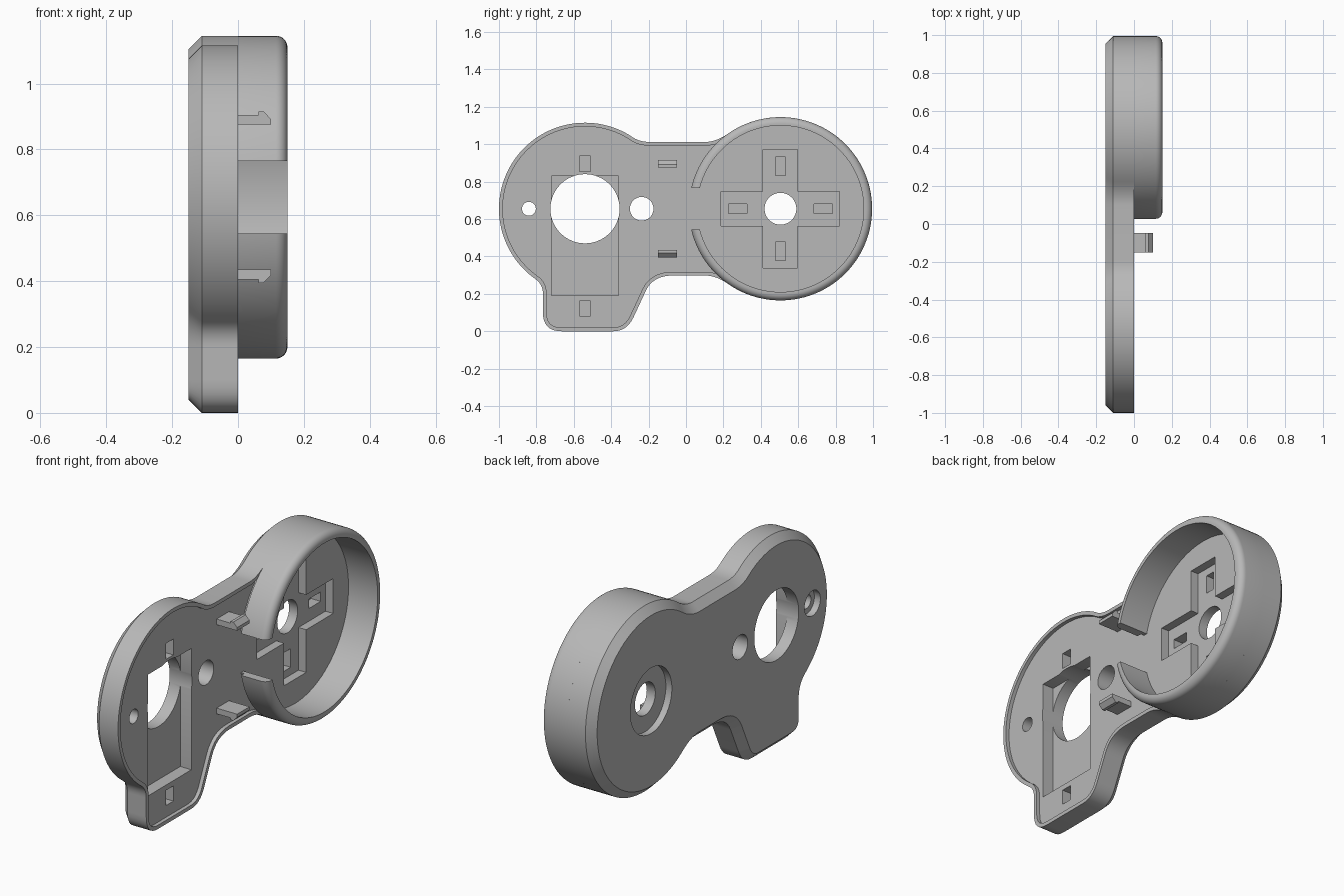
import bpy, bmesh, math
from mathutils import Vector

if "Cube" in bpy.data.objects:
    bpy.data.objects.remove(bpy.data.objects["Cube"], do_unlink=True)

grey = bpy.data.materials.new("light_grey_plastic")
grey.use_nodes = True
colour = (0.48, 0.48, 0.48, 1)
grey.diffuse_color = colour
grey.node_tree.nodes["Principled BSDF"].inputs["Base Color"].default_value = colour

MID = 0.655               # height of both circle centres
LEFT, RIGHT = -0.54, 0.505  # circle centres along y


def loft(name, loops, closed=False):
    """Skin a stack of equal loops; cap the ends or join them into a ring."""
    bm = bmesh.new()
    rows = [[bm.verts.new(p) for p in loop] for loop in loops]
    n = len(rows[0])
    pairs = list(zip(rows, rows[1:]))
    if closed:
        pairs.append((rows[-1], rows[0]))
    else:
        bm.faces.new(rows[0])
        bm.faces.new(rows[-1])
    for a, b in pairs:
        for i in range(n):
            j = (i + 1) % n
            bm.faces.new((a[i], a[j], b[j], b[i]))
    bmesh.ops.recalc_face_normals(bm, faces=bm.faces)
    mesh = bpy.data.meshes.new(name)
    bm.to_mesh(mesh)
    bm.free()
    obj = bpy.data.objects.new(name, mesh)
    bpy.context.collection.objects.link(obj)
    mesh.materials.append(grey)
    return obj


def arc(y, z, r, start, end, steps):
    angles = [math.radians(start + (end - start) * i / steps) for i in range(steps + 1)]
    return [(y + r * math.cos(a), z + r * math.sin(a)) for a in angles]


def bend(p, corner, q, steps=8):
    """Rounded corner between two points."""
    p, corner, q = Vector(p), Vector(corner), Vector(q)
    ts = [i / steps for i in range(steps + 1)]
    return [tuple(p * (1 - t) ** 2 + corner * 2 * t * (1 - t) + q * t * t) for t in ts]


def at(loop, x):
    return [(x, y, z) for y, z in loop]


def inset(loop, d):
    """Move a counter-clockwise loop inwards."""
    out = []
    for i, p in enumerate(loop):
        p, a, b = Vector(p), Vector(loop[i - 1]), Vector(loop[(i + 1) % len(loop)])
        e, f = (p - a).normalized(), (b - p).normalized()
        m = Vector((-e.y - f.y, e.x + f.x)).normalized()
        out.append(tuple(p + m * d / max(0.5, m.dot(Vector((-e.y, e.x))))))
    return out


def cylinder(y, z, r, x0, x1):
    loop = arc(y, z, r, 0, 360, 64)[:-1]
    return loft("cutter", [at(loop, x0), at(loop, x1)])


def box(y0, y1, z0, z1, x0, x1):
    loop = [(y0, z0), (y1, z0), (y1, z1), (y0, z1)]
    return loft("cutter", [at(loop, x0), at(loop, x1)])


def cut(target, cutter):
    mod = target.modifiers.new("cut", 'BOOLEAN')
    mod.operation = 'DIFFERENCE'
    mod.solver = 'EXACT'
    mod.object = cutter
    bpy.context.view_layer.objects.active = target
    bpy.ops.object.modifier_apply(modifier=mod.name)
    bpy.data.objects.remove(cutter, do_unlink=True)


# Outline of the plate: two circles, a waist and a lower tab
top, low = MID + 0.357, MID - 0.357
parts = [
    arc(RIGHT, MID, 0.49, -125, 125, 80),
    bend((0.224, 1.056), (0.161, top), (0.1, top)),
    bend((-0.19, top), (-0.247, top), (-0.283, 1.036)),
    arc(LEFT, MID, 0.46, 56, 235, 64),
    bend((-0.804, 0.278), (-0.765, 0.251), (-0.765, 0.2)),
    bend((-0.765, 0.1), (-0.765, 0), (-0.665, 0)),
    bend((-0.39, 0), (-0.315, 0), (-0.28, 0.076)),
    bend((-0.215, 0.216), (-0.177, low), (-0.07, low)),
    bend((0.1, low), (0.161, low), (0.224, 0.254)),
]
outline = []
for p in [p for part in parts for p in part]:
    if not outline or (Vector(p) - Vector(outline[-1])).length > 0.004:
        outline.append(p)
if (Vector(outline[0]) - Vector(outline[-1])).length < 0.004:
    outline.pop()

# Plate with chamfered back edge and a thin raised lip
FLOOR = -0.02
plate = loft("base_plate", [
    at(inset(outline, 0.04), -0.15), at(outline, -0.11), at(outline, 0),
    at(inset(outline, 0.02), 0), at(inset(outline, 0.02), FLOOR)])

# Rectangular pocket and through holes
cut(plate, box(LEFT - 0.18, LEFT + 0.18, 0.19, 0.83, -0.085, 0.1))
for y, r in ((LEFT, 0.185), (-0.84, 0.037), (-0.237, 0.063), (RIGHT, 0.085)):
    cut(plate, cylinder(y, MID, r, -0.3, 0.2))
# Counterbores on the back
for y, r in ((RIGHT, 0.173), (-0.84, 0.066)):
    cut(plate, cylinder(y, MID, r, -0.3, -0.115))

# Cross-shaped pocket
a, b = 0.092, 0.317
cross = [(b, -a), (b, a), (a, a), (a, b), (-a, b), (-a, a),
         (-b, a), (-b, -a), (-a, -a), (-a, -b), (a, -b), (a, -a)]
cross = [(RIGHT + y, MID + z) for y, z in cross]
cut(plate, loft("cutter", [at(cross, -0.065), at(cross, 0.1)]))

# Small blind slots
slots = [(LEFT, 0.895, 0.03, 0.042), (LEFT, 0.122, 0.03, 0.04)]
for s in (-1, 1):
    slots.append((RIGHT, MID + s * 0.228, 0.027, 0.049))
    slots.append((RIGHT + s * 0.228, MID, 0.049, 0.025))
for y, z, w, h in slots:
    cut(plate, box(y - w, y + w, z - h, z + h, -0.12, 0.1))

# Open round wall with a rounded outer edge
R, INNER, ROUND = 0.49, 0.445, 0.035
profile = [(-0.03, INNER), (-0.03, R - 0.025), (0, R - 0.025), (0, R)]
for i in range(9):
    t = math.pi / 2 * i / 8
    profile.append((0.15 - ROUND + ROUND * math.sin(t), R - ROUND + ROUND * math.cos(t)))
profile.append((0.15, INNER))
wall = loft("round_wall",
            [at(arc(RIGHT, MID, r, 0, 360, 120)[:-1], x) for x, r in profile], True)
cut(wall, box(-0.1, 0.3, MID - 0.11, MID + 0.11, -0.1, 0.3))

# Pair of snap clips, mirrored about the middle height
clip = [(-0.03, 0.22), (0.1, 0.22), (0.1, 0.237), (0.078, 0.26),
        (0.062, 0.26), (0.062, 0.25), (-0.03, 0.25)]
clips = []
for name, s in (("upper_clip", 1), ("lower_clip", -1)):
    clips.append(loft(name, [[(x, y, MID + s * z) for x, z in clip]
                             for y in (-0.15, -0.047)]))

# Smooth curved faces, keep edges sharp
bpy.ops.object.select_all(action='DESELECT')
for obj in [plate, wall] + clips:
    obj.select_set(True)
bpy.context.view_layer.objects.active = plate
bpy.ops.object.shade_smooth_by_angle(angle=math.radians(30))
